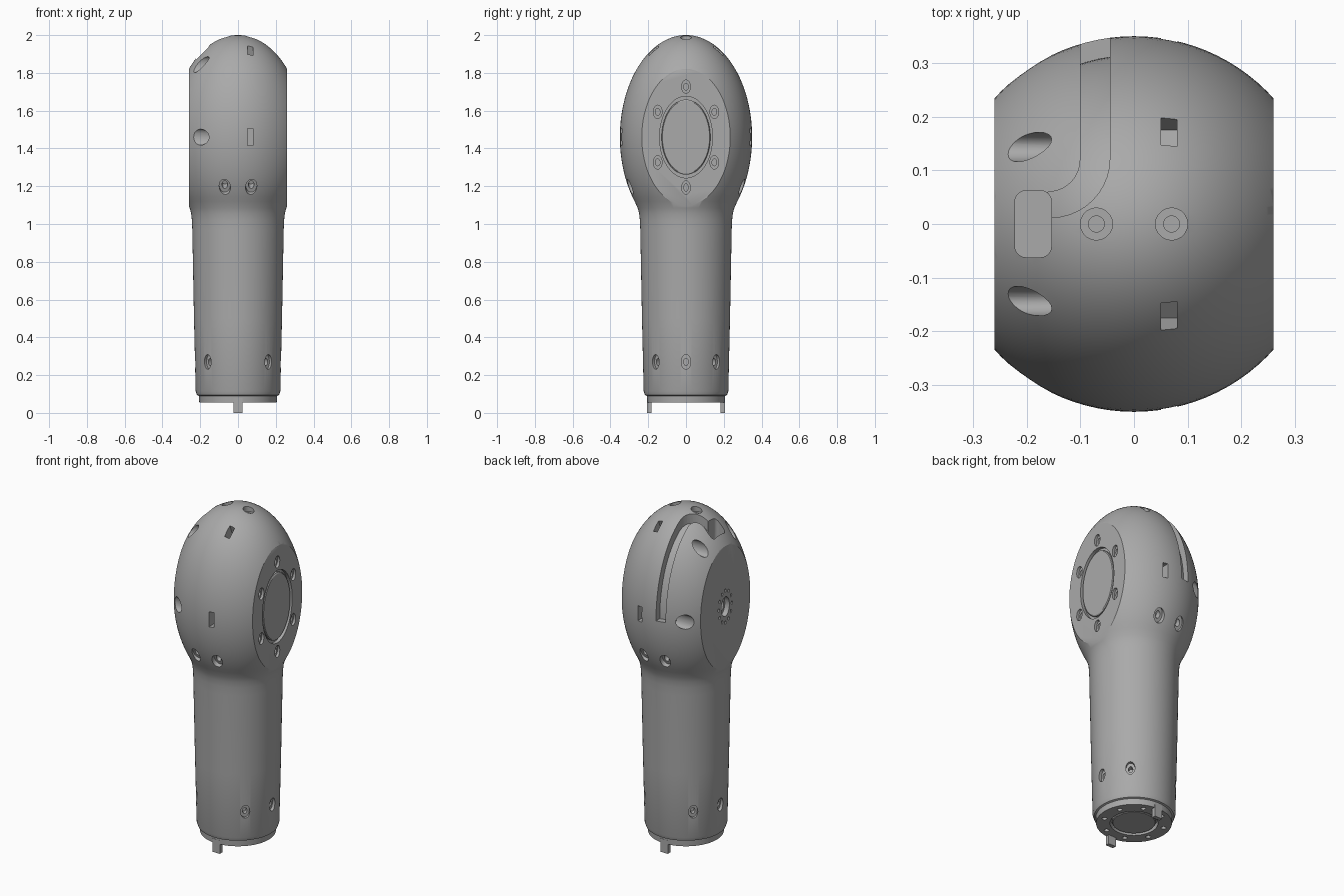
import bpy, bmesh, math
from math import pi, sin, cos, radians
from mathutils import Matrix, Vector

cube = bpy.data.objects.get("Cube")
if cube:
    bpy.data.objects.remove(cube)

grey = bpy.data.materials.new("plain grey")
grey.use_nodes = True
GREY = (0.4, 0.4, 0.4, 1)
grey.diffuse_color = GREY
grey.node_tree.nodes["Principled BSDF"].inputs["Base Color"].default_value = GREY

MID, R, STRETCH = 1.46, 0.35, 1.543
I = Matrix.Identity(4)
T = lambda x, y, z: Matrix.Translation((x, y, z))
TALL = Matrix.Diagonal((1, 1, STRETCH, 1))
HEAD = T(0, 0, MID) @ TALL           # head is a stretched sphere
OUT_X = Matrix.Rotation(pi / 2, 4, 'Y')   # local z becomes +x


def lathe(bm, profile, matrix=I, steps=32):
    """Spin (radius, height) points round local z into a closed solid."""
    part = bmesh.new()
    vs = [part.verts.new((r, 0, z)) for r, z in profile]
    es = [part.edges.new(p) for p in zip(vs, vs[1:])]
    bmesh.ops.spin(part, geom=vs + es, cent=(0, 0, 0), axis=(0, 0, 1),
                   angle=2 * pi, steps=steps)
    bmesh.ops.remove_doubles(part, verts=part.verts, dist=1e-5)
    add(bm, part, matrix)


def box(bm, size, matrix, round_edges=0):
    part = bmesh.new()
    bmesh.ops.create_cube(part, size=1)
    bmesh.ops.scale(part, vec=size, verts=part.verts)
    if round_edges:
        upright = [e for e in part.edges
                   if abs(e.verts[0].co.z - e.verts[1].co.z) > 1e-4]
        bmesh.ops.bevel(part, geom=upright, offset=round_edges, segments=5,
                        profile=0.5, affect='EDGES')
    add(bm, part, matrix)


def add(bm, part, matrix):
    bmesh.ops.transform(part, matrix=matrix, verts=part.verts)
    bmesh.ops.recalc_face_normals(part, faces=part.faces)
    mesh = bpy.data.meshes.new("temp")
    part.to_mesh(mesh)
    part.free()
    bm.from_mesh(mesh)
    bpy.data.meshes.remove(mesh)


def make(name, bm):
    mesh = bpy.data.meshes.new(name)
    bm.to_mesh(mesh)
    bm.free()
    mesh.materials.append(grey)
    ob = bpy.data.objects.new(name, mesh)
    bpy.context.collection.objects.link(ob)
    return ob


def select(ob):
    bpy.ops.object.select_all(action='DESELECT')
    ob.select_set(True)
    bpy.context.view_layer.objects.active = ob


def cut(ob, cutter):
    mod = ob.modifiers.new("cut", 'BOOLEAN')
    mod.operation, mod.solver, mod.object = 'DIFFERENCE', 'EXACT', cutter
    select(ob)
    bpy.ops.object.modifier_apply(modifier=mod.name)
    bpy.data.objects.remove(cutter)


def bore(bm, matrix, r, depth, pilot):
    """Stepped screw hole going down local -z from the surface."""
    lathe(bm, [(0, 0.05), (r, 0.05), (r, -depth), (pilot, -depth),
               (pilot, -depth - 0.03), (0, -depth - 0.03)], matrix, 20)


# body: tapered handle blending into the egg shaped head
profile = [(0, 0.055), (0.205, 0.055), (0.207, 0.09), (0.217, 0.094),
           (0.224, 0.115), (0.233, 0.5), (0.242, 0.97), (0.244, 1.02),
           (0.248, 1.055), (0.256, 1.085)]
for i in range(41):
    a = radians(-39 + 129 * i / 40)
    profile.append((R * cos(a) if i < 40 else 0, MID + R * STRETCH * sin(a)))
bm = bmesh.new()
lathe(bm, profile, steps=96)
for side in (1, -1):                 # flat cheeks
    bmesh.ops.bisect_plane(bm, geom=bm.verts[:] + bm.edges[:] + bm.faces[:],
                           plane_co=(side * 0.26, 0, 0), plane_no=(side, 0, 0),
                           clear_outer=True)
    rim = [e for e in bm.edges if e.is_boundary]
    bmesh.ops.holes_fill(bm, edges=rim)
bmesh.ops.recalc_face_normals(bm, faces=bm.faces)
body = make("body", bm)

# curved cable channel over the top and down the back
outline = [(-0.045, 0.42)]
outline += [(-0.155 + 0.11 * cos(a), 0.122 + 0.11 * sin(a))
            for a in (radians(-9 * i) for i in range(11))]
outline += [(-0.16 + 0.06 * cos(a), 0.12 + 0.06 * sin(a))
            for a in (radians(-90 + 9 * i) for i in range(11))]
outline += [(-0.1, 0.42)]
bm = bmesh.new()
face = bm.faces.new([bm.verts.new((x, y, 1.45)) for x, y in outline])
top = bmesh.ops.extrude_face_region(bm, geom=[face])["geom"]
bmesh.ops.translate(bm, vec=(0, 0, 0.7),
                    verts=[v for v in top if isinstance(v, bmesh.types.BMVert)])
bmesh.ops.recalc_face_normals(bm, faces=bm.faces)
channel = make("channel_cutter", bm)
core = bmesh.new()
lathe(core, [((R - 0.035) * cos(radians(a)) if abs(a) < 90 else 0,
              (R - 0.035) * sin(radians(a))) for a in range(-90, 91, 3)], HEAD, 96)
cut(channel, make("channel_floor", core))
cut(body, channel)

# cable window
bm = bmesh.new()
box(bm, (0.068, 0.124, 0.4), T(-0.188, 0, 2.0), 0.02)
cut(body, make("window_cutter", bm))

# all other holes
bm = bmesh.new()
for deg in (-90, -30, 30, 90):
    turn = HEAD @ Matrix.Rotation(radians(deg), 4, 'X')
    box(bm, (0.03, 0.058, 0.09), turn @ T(0.065, 0, 0.345))       # slots
    lathe(bm, [(0, -0.14), (0.0275, -0.14), (0.0275, 0.1), (0, 0.1)],
          turn @ T(-0.26, 0, 0.287) @ Matrix.Rotation(-pi / 2, 4, 'Y'), 24)
for deg in (-120, 0, 120):
    for x in (-0.07, 0.07):                                       # pin holes
        bore(bm, HEAD @ Matrix.Rotation(radians(deg), 4, 'X') @ T(x, 0, 0.34),
             0.03, 0.014, 0.015)
for i in range(6):                                                # cheek screws
    bore(bm, HEAD @ Matrix.Rotation(i * pi / 3, 4, 'X') @ T(0.26, 0, 0.173) @ OUT_X,
         0.023, 0.015, 0.012)
for deg in (0, 45, 135, 180, 225, 315):                           # handle screws
    bore(bm, T(0, 0, 0.27) @ TALL @ Matrix.Rotation(radians(deg), 4, 'Z')
         @ T(0.228, 0, 0) @ OUT_X, 0.025, 0.018, 0.012)
lathe(bm, [(0, -0.02), (0.14, -0.02), (0.14, 0.05), (0, 0.05)],
      HEAD @ T(0.26, 0, 0) @ OUT_X, 64)                           # cover recess
LEFT = HEAD @ T(-0.26, 0, 0) @ Matrix.Rotation(-pi / 2, 4, 'Y')
bore(bm, LEFT, 0.038, 0.03, 0.025)                                # shaft hole
for i in range(12):
    lathe(bm, [(0, -0.01), (0.007, -0.01), (0.007, 0.03), (0, 0.03)],
          LEFT @ Matrix.Rotation(i * pi / 6, 4, 'Z') @ T(0.062, 0, 0), 10)
BASE = T(0, 0, 0.055) @ Matrix.Rotation(pi, 4, 'X')
lathe(bm, [(0, -0.03), (0.13, -0.03), (0.13, 0.05), (0, 0.05)], BASE, 64)
for i in range(8):                                                # base screws
    lathe(bm, [(0, -0.03), (0.014, -0.03), (0.014, 0.04), (0, 0.04)],
          BASE @ Matrix.Rotation((i + 0.5) * pi / 4, 4, 'Z') @ T(0.167, 0, 0), 14)
cut(body, make("hole_cutter", bm))

# round covers inside the cheek and base recesses
for name, matrix, r in (("cheek_cover", HEAD @ T(0.26, 0, 0) @ OUT_X, 0.129),
                        ("base_cover", BASE, 0.118)):
    bm = bmesh.new()
    lathe(bm, [(0, -0.035), (r, -0.035), (r, -0.007), (r - 0.004, -0.003),
               (0, -0.003)], matrix, 64)
    make(name, bm)

# locating prongs under the handle
for name, y in (("front_prong", -0.195), ("back_prong", 0.195)):
    bm = bmesh.new()
    box(bm, (0.05, 0.024, 0.08), T(0, y, 0.04))
    make(name, bm)

for ob in bpy.context.collection.objects:
    if ob.type == 'MESH':
        select(ob)
        bpy.ops.object.shade_smooth_by_angle(angle=radians(30))
